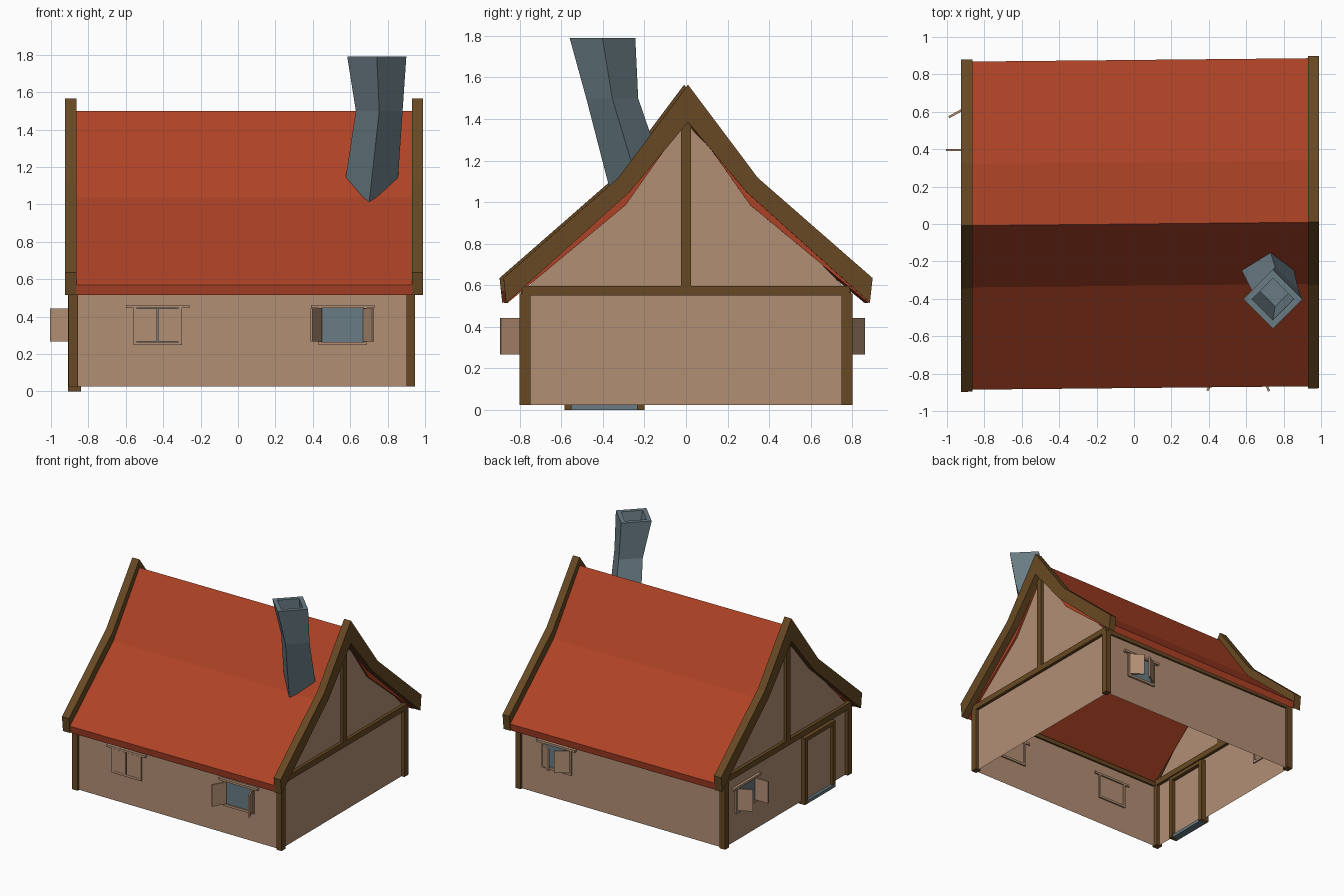
import bpy, bmesh, math
from mathutils import Matrix, Vector

if "Cube" in bpy.data.objects:
    bpy.data.objects.remove(bpy.data.objects["Cube"])


def material(name, rgb):
    m = bpy.data.materials.new(name)
    m.diffuse_color = (*rgb, 1)
    m.use_nodes = True
    m.node_tree.nodes["Principled BSDF"].inputs["Base Color"].default_value = m.diffuse_color
    return m


PLASTER = material("tan plaster", (0.45, 0.275, 0.175))
WOOD = material("brown timber", (0.135, 0.066, 0.017))
TILE = material("red roof", (0.42, 0.055, 0.019))
STONE = material("blue grey stone", (0.14, 0.20, 0.23))


def make(name, verts, faces, mat, matrix=None):
    bm = bmesh.new()
    vs = [bm.verts.new(v) for v in verts]
    for f in faces:
        bm.faces.new([vs[i] for i in f])
    bmesh.ops.recalc_face_normals(bm, faces=bm.faces)
    me = bpy.data.meshes.new(name)
    bm.to_mesh(me)
    bm.free()
    me.materials.append(mat)
    if matrix is not None:
        me.transform(matrix)
    ob = bpy.data.objects.new(name, me)
    bpy.context.collection.objects.link(ob)
    return ob


def box(name, x, y, z, mat, matrix=None):
    verts = [(a, b, c) for a in x for b in y for c in z]
    faces = [(0, 1, 3, 2), (4, 6, 7, 5), (0, 4, 5, 1), (2, 3, 7, 6), (0, 2, 6, 4), (1, 5, 7, 3)]
    return make(name, verts, faces, mat, matrix)


def band(name, outer, inner, x0, x1, mat):
    """Solid strip mirrored over the ridge, slightly crooked along x."""
    mirror = lambda pts: [(-y, z) for y, z in reversed(pts[1:])] + pts
    o, i = mirror(outer), mirror(inner)
    verts = [(x, y + 0.01 * x, z) for x in (x0, x1) for pts in (o, i) for y, z in pts]
    n = len(o)
    faces = []
    for k in range(n - 1):
        faces += [(k, k + 1, n + k + 1, n + k),
                  (2*n + k, 3*n + k, 3*n + k + 1, 2*n + k + 1),
                  (k, 2*n + k, 2*n + k + 1, k + 1),
                  (n + k, n + k + 1, 3*n + k + 1, 3*n + k)]
    faces += [(0, n, 3*n, 2*n), (n - 1, 3*n - 1, 4*n - 1, 2*n - 1)]
    return make(name, verts, faces, mat)


# Walls: open sheet with two gables
XL, XR, YW, Z0, ZE = -0.88, 0.92, 0.78, 0.025, 0.57
gable = [(-YW, Z0), (YW, Z0), (YW, ZE), (0, 1.38), (-YW, ZE)]
make("walls", [(x, y, z) for x in (XL, XR) for y, z in gable],
     [(4, 3, 2, 1, 0), (5, 6, 7, 8, 9), (0, 5, 9, 4), (1, 2, 7, 6)], PLASTER)

# Roof and the heavier boards along both gable edges
band("roof", [(0, 1.50), (0.33, 1.04), (0.877, 0.57)],
     [(0, 1.41), (0.30, 0.985), (0.868, 0.515)], -0.87, 0.935, TILE)
for side, x0, x1 in (("left", -0.925, -0.863), ("right", 0.93, 0.99)):
    band(side + "_gable_board", [(0, 1.565), (0.335, 1.118), (0.888, 0.635)],
         [(0, 1.385), (0.28, 1.05), (0.875, 0.515)], x0, x1, WOOD)

# Timber frame
for side, x in (("left", (-0.905, -0.855)), ("right", (0.9, 0.945))):
    for end, s in (("front", -1), ("back", 1)):
        box(f"{side}_{end}_post", x, sorted((s * 0.748, s * 0.80)), (0.025, 0.56), WOOD)
    box(side + "_tie_beam", x, (-0.79, 0.79), (0.55, 0.597), WOOD)
    box(side + "_king_post", x, (-0.025, 0.025), (0.59, 1.38), WOOD)
for end, s in (("front", -1), ("back", 1)):
    box(end + "_wall_beam", (-0.88, 0.92), sorted((s * 0.765, s * 0.795)), (0.545, 0.58), WOOD)


def window(name, matrix, left, right):
    """Window in wall coordinates: u along x, outside is -y."""
    depth = (-0.015, 0.012)
    box(name + "_pane", (-0.12, 0.12), (-0.006, -0.002), (0.26, 0.45), STONE, matrix)
    box(name + "_sill", (-0.13, 0.13), depth, (0.247, 0.265), PLASTER, matrix)
    box(name + "_lintel", (-0.17, 0.17), (-0.022, 0.012), (0.445, 0.462), PLASTER, matrix)
    for s, angle in ((-1, left), (1, right)):
        box(name + "_jamb", sorted((s * 0.13, s * 0.113)), depth, (0.25, 0.45), PLASTER, matrix)
        hinge = Matrix.Translation((s * 0.115, -0.012, 0)) @ Matrix.Rotation(s * math.radians(angle), 4, 'Z')
        box(name + "_shutter", sorted((0, -s * 0.112)), (-0.006, 0.006), (0.268, 0.442), PLASTER, matrix @ hinge)


def at(x, y, turn):
    return Matrix.Translation((x, y, 0)) @ Matrix.Rotation(math.radians(turn), 4, 'Z')


window("front_left_window", at(-0.43, -YW, 0), 0, 0)
window("front_right_window", at(0.56, -YW, 0), 118, 115)
window("back_window", at(0.59, YW, 180), 35, 35)
window("left_window", at(XL, 0.51, -90), 61, 90)

# Door on the left gable
box("door", (-0.888, -0.87), (-0.56, -0.22), (0.025, 0.50), PLASTER)
for name, y in (("door_front_jamb", (-0.585, -0.55)), ("door_back_jamb", (-0.235, -0.20))):
    box(name, (-0.91, -0.84), y, (0.0, 0.53), WOOD)
box("door_lintel", (-0.91, -0.84), (-0.585, -0.20), (0.50, 0.53), WOOD)
box("door_step", (-0.91, -0.85), (-0.575, -0.205), (0.0, 0.025), STONE)

# Crooked hollow chimney: diamond rings up the outside, then down the flue
rings = [(0.70, -0.205, 1.00, 0.146), (0.755, -0.355, 1.50, 0.125), (0.742, -0.402, 1.79, 0.158),
         (0.742, -0.402, 1.79, 0.112), (0.755, -0.355, 1.50, 0.085)]
verts = [(x + r * dx, y + r * dy, z) for x, y, z, r in rings
         for dx, dy in ((1, 0), (0, 1), (-1, 0), (0, -1))]
faces = [(4*k + j, 4*k + (j + 1) % 4, 4*k + 4 + (j + 1) % 4, 4*k + 4 + j)
         for k in range(len(rings) - 1) for j in range(4)]
make("chimney", verts, faces + [(0, 3, 2, 1), (16, 17, 18, 19)], STONE)
